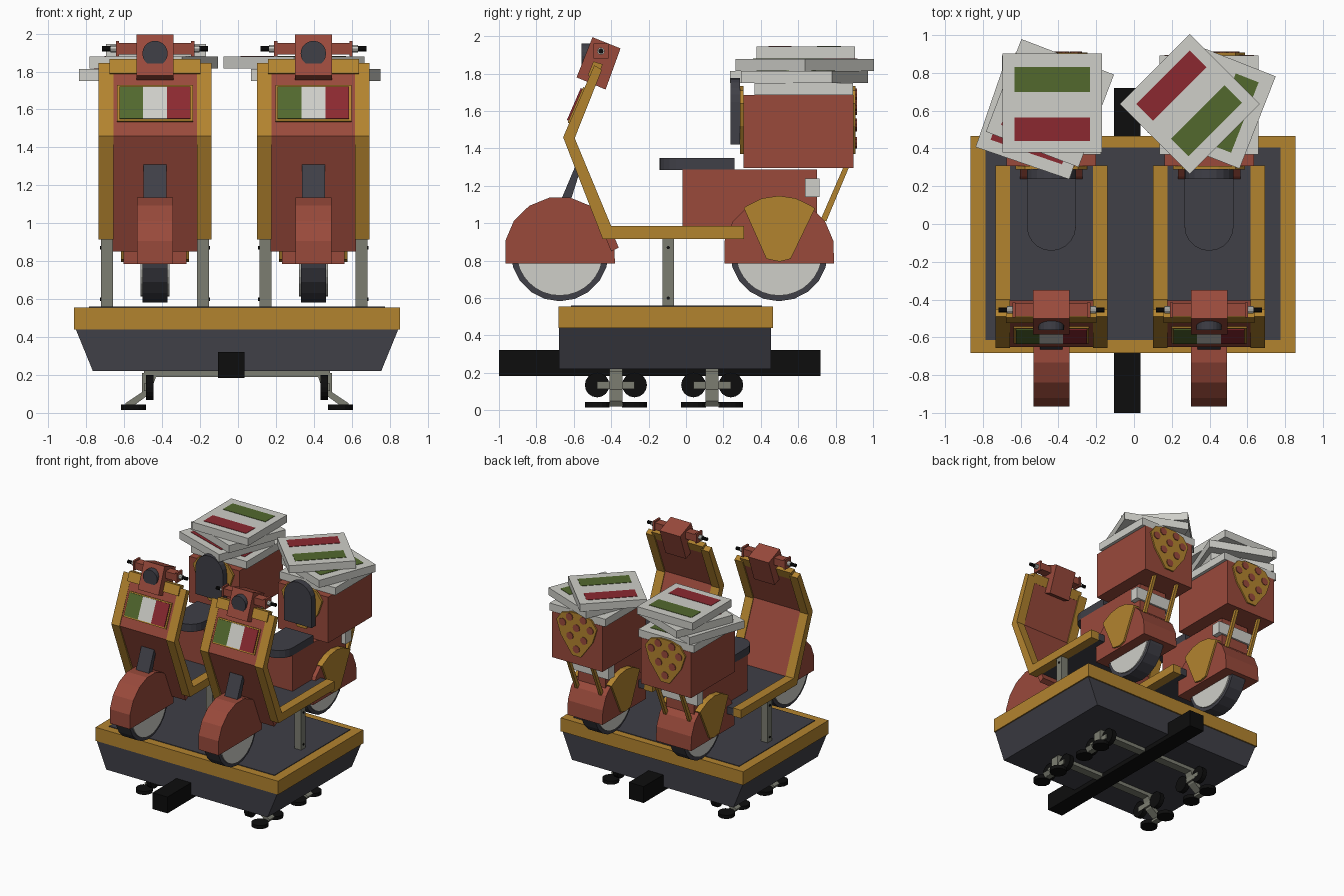
import bpy
from math import sin, cos, pi, radians
from mathutils import Matrix

if "Cube" in bpy.data.objects:
    bpy.data.objects.remove(bpy.data.objects["Cube"])


def material(name, *rgb):
    m = bpy.data.materials.new(name)
    m.use_nodes = True
    m.diffuse_color = (*rgb, 1)
    m.node_tree.nodes["Principled BSDF"].inputs["Base Color"].default_value = (*rgb, 1)
    return m


RED = material("brick red", .32, .068, .044)
GOLD = material("ochre gold", .45, .23, .028)
WHITE = material("off white", .62, .62, .58)
DARK = material("charcoal", .05, .05, .063)
BLACK = material("black", .004, .004, .004)
GREEN = material("olive green", .085, .14, .027)
CRIMSON = material("crimson", .26, .022, .03)
GREY = material("warm grey", .2, .205, .165)


def prism(name, mat, pts, axis, a, b):
    """Extrude a 2D outline along an axis (0=x, 1=y, 2=z) from a to b."""
    def place(p, d):
        v = list(p)
        v.insert(axis, d)
        return v
    n = len(pts)
    verts = [place(p, a) for p in pts] + [place(p, b) for p in pts]
    faces = [range(n), range(n, 2 * n)]
    faces += [(i, (i + 1) % n, (i + 1) % n + n, i + n) for i in range(n)]
    me = bpy.data.meshes.new(name)
    me.from_pydata(verts, [], [tuple(f) for f in faces])
    me.materials.append(mat)
    import bmesh
    bm = bmesh.new()
    bm.from_mesh(me)
    bmesh.ops.recalc_face_normals(bm, faces=bm.faces)
    bm.to_mesh(me)
    bm.free()
    ob = bpy.data.objects.new(name, me)
    bpy.context.collection.objects.link(ob)
    return ob


def box(name, mat, x0, x1, y0, y1, z0, z1):
    return prism(name, mat, [(x0, y0), (x1, y0), (x1, y1), (x0, y1)], 2, z0, z1)


def arc(cx, cy, r, start, end, n):
    angles = [radians(start + (end - start) * i / n) for i in range(n + 1)]
    return [(cx + r * cos(t), cy + r * sin(t)) for t in angles]


def disc(name, mat, u, v, r, axis, a, b, n=16):
    return prism(name, mat, arc(u, v, r, 0, 360, n)[:-1], axis, a, b)


def mirror(pts):
    return pts + [(-x, z) for x, z in reversed(pts)]


# Platform
MID = -.005
prism("hull", DARK, [(MID + x, z) for x, z in mirror([(.76, .22), (.85, .44)])], 1, -.68, .455)
box("platform_rim", GOLD, MID - .86, MID + .86, -.683, .465, .44, .555)
box("platform_floor", DARK, MID - .78, MID + .78, -.615, .405, .5, .56)
box("track_beam", BLACK, -.105, .035, -1, .72, .183, .322)

# Running gear under the platform
for yc, end in ((-.375, "front"), (.14, "rear")):
    box(end + "_axle", GREY, MID - .49, MID + .49, yc - .035, yc + .035, .19, .222)
    for s, side in ((-1, "right"), (1, "left")):
        tag = f"{end}_{side}_"

        def at(x):
            return MID + s * x
        strut = [(.42, .21), (.5, .21), (.5, .11), (.59, .05), (.57, .02), (.46, .1)]
        prism(tag + "strut", GREY, [(at(x), z) for x, z in strut], 1, yc - .035, yc + .035)
        box(tag + "upper_arm", GREY, at(.44), at(.49), yc - .1, yc + .1, .115, .155)
        box(tag + "lower_arm", GREY, at(.52), at(.565), yc - .1, yc + .1, .02, .04)
        for dy in (-.1, .1):
            disc(tag + "road_wheel", BLACK, yc + dy, .135, .066, 0, at(.44), at(.48))
            disc(tag + "guide_wheel", BLACK, at(.545), yc + dy, .066, 2, .014, .044)


def wheel(tag, y, half):
    """Tyre, pale rim discs and angular mudguard."""
    parts = [disc(tag + "tyre", DARK, y, .845, .262, 0, -.066, .066, 20),
             disc(tag + "wheel_disc", WHITE, y, .845, .232, 0, -.076, .076, 32)]
    guard = [(y + .295, .785)] + arc(y, .845, .297, 12, 168, 7) + [(y - .29, .785)]
    parts.append(prism(tag + "mudguard", RED, guard, 0, -half, half))
    return parts


def pizza_slice(tag, y0, y1, dots):
    outline = mirror([(.04, 1.37), (.15, 1.52), (.19, 1.64), (.14, 1.71), (.05, 1.735)])
    parts = [prism(tag + "pizza_slice", GOLD, outline, 1, y0, y1)]
    if dots:
        for x, z in ((0, 1.43), (-.07, 1.52), (.06, 1.53), (-.13, 1.62), (0, 1.61),
                     (.13, 1.63), (-.065, 1.69), (.065, 1.69)):
            parts.append(disc(tag + "topping", RED, x, z, .032, 1, y1 - .005, y1 + .006, 10))
    return parts


def scooter(side, cx, stack):
    parts = wheel("front_", -.675, .095) + wheel("rear_", .497, .165)

    def add(ob):
        parts.append(ob)

    # Side wedges over the rear wheel
    wedge = [(.43, .81), (.5, .795), (.56, .81), (.69, 1.08)] + arc(.497, .845, .302, 55, 125, 4) + [(.31, 1.08)]
    add(prism("rear_wedge", GOLD, wedge, 0, -.18, .18))

    # Footboard and leg shield
    rail = [(.31, .915), (-.445, .915), (-.657, 1.46), (-.49, 1.845),
            (-.45, 1.82), (-.595, 1.455), (-.40, .985), (.31, .985)]
    shield = [(-.40, .85), (-.36, .87), (-.603, 1.46), (-.465, 1.81), (-.505, 1.81), (-.65, 1.46)]
    add(prism("leg_shield", RED, shield, 0, -.225, .225))
    add(box("footboard", DARK, -.225, .225, -.42, .31, .92, .98))
    for s in (-1, 1):
        add(prism("side_rail", GOLD, rail, 0, s * .22, s * .297))
        add(box("support_post", GREY, s * .222, s * .285, -.125, -.065, .555, .92))
        for z in (.6, .87):
            add(disc("post_bolt", BLACK, -.095, z, .009, 0, s * .28, s * .291, 8))
    add(prism("shield_cap", GOLD, [(-.525, 1.79), (-.495, 1.865), (-.445, 1.85), (-.475, 1.78)], 0, -.24, .24))

    # Striped panel lying on the sloped upper shield
    def sloped(name, mat, z0, z1, lift, x0, x1):
        def on(z, d):
            return (-.657 + (z - 1.46) * .434 - d * .917, z + d * .398)
        add(prism(name, mat, [on(z0, 0), on(z0, lift), on(z1, lift), on(z1, 0)], 0, x0, x1))
    sloped("panel_frame", GOLD, 1.535, 1.725, .009, -.2, .2)
    for i, mat in enumerate((GREEN, WHITE, CRIMSON)):
        sloped("panel_stripe", mat, 1.545, 1.715, .018, -.188 + i * .1253, -.188 + (i + 1) * .1253)

    # Fork, head and handlebar
    add(prism("fork", DARK, [(-.67, 1.12), (-.63, 1.08), (-.56, 1.3), (-.59, 1.31)], 0, -.06, .06))
    add(prism("steering_head", RED, [(-.50, 1.995), (-.35, 1.935), (-.43, 1.715), (-.585, 1.78)], 0, -.097, .097))
    add(disc("headlight", DARK, 0, 1.895, .067, 1, -.56, -.47, 20))
    for s in (-1, 1):
        add(box("handlebar", RED, s * .09, s * .2, -.49, -.42, 1.89, 1.95))
        add(box("handlebar_flange", RED, s * .19, s * .207, -.495, -.415, 1.88, 1.962))
        add(disc("grip_collar", WHITE, -.455, 1.92, .02, 0, s * .205, s * .235, 10))
        add(disc("grip", BLACK, -.455, 1.92, .014, 0, s * .235, s * .28, 10))

    # Seat, body and backrest
    add(box("body", RED, -.13, .13, -.02, .7, .95, 1.288))
    add(prism("seat", DARK, [(.13, .26), (-.13, .26)] + arc(0, -.012, .13, 180, 360, 10), 2, 1.285, 1.35))
    add(prism("backrest", DARK, [(-.13, 1.42), (.13, 1.42)] + arc(0, 1.647, .13, 0, 180, 10), 1, .237, .29))

    # Cargo box with slices, struts and blank plate
    add(box("cargo_box", RED, -.237, .237, .307, .895, 1.295, 1.685))
    parts.extend(pizza_slice("front_", .288, .308, False) + pizza_slice("rear_", .89, .907, True))
    for s in (-1, 1):
        strut = [(.72, 1.02), (.75, 1.01), (.87, 1.296), (.84, 1.296)]
        add(prism("cargo_strut", GOLD, strut, 0, s * .1, s * .125))
    add(box("number_plate", WHITE, -.17, .17, .637, .715, 1.14, 1.24))

    for ob in parts:
        ob.name = side + "_" + ob.name
        ob.location.x = cx

    # Stacked flat cartons with a green and a red stripe on the lid
    for i, (x, y, angle) in enumerate(stack):
        z = 1.685 + i * .065
        h = .2625
        lid = [box("carton", WHITE, -h, h, -h, h, 0, .064),
               box("carton_green_stripe", GREEN, -.2, .2, .06, .19, .06, .067),
               box("carton_red_stripe", CRIMSON, -.2, .2, -.2, -.075, .06, .067)]
        for ob in lid:
            ob.name = side + "_" + ob.name
            ob.matrix_world = Matrix.Translation((x, y, z)) @ Matrix.Rotation(radians(angle), 4, 'Z')


scooter("right_scooter", -.4375, [(-.4375, .63, 0), (-.505, .57, -19), (-.445, .64, -21), (-.4325, .64, 0)])
scooter("left_scooter", .3975, [(.3975, .63, 0), (.41, .633, -111.4), (.295, .635, 225)])
